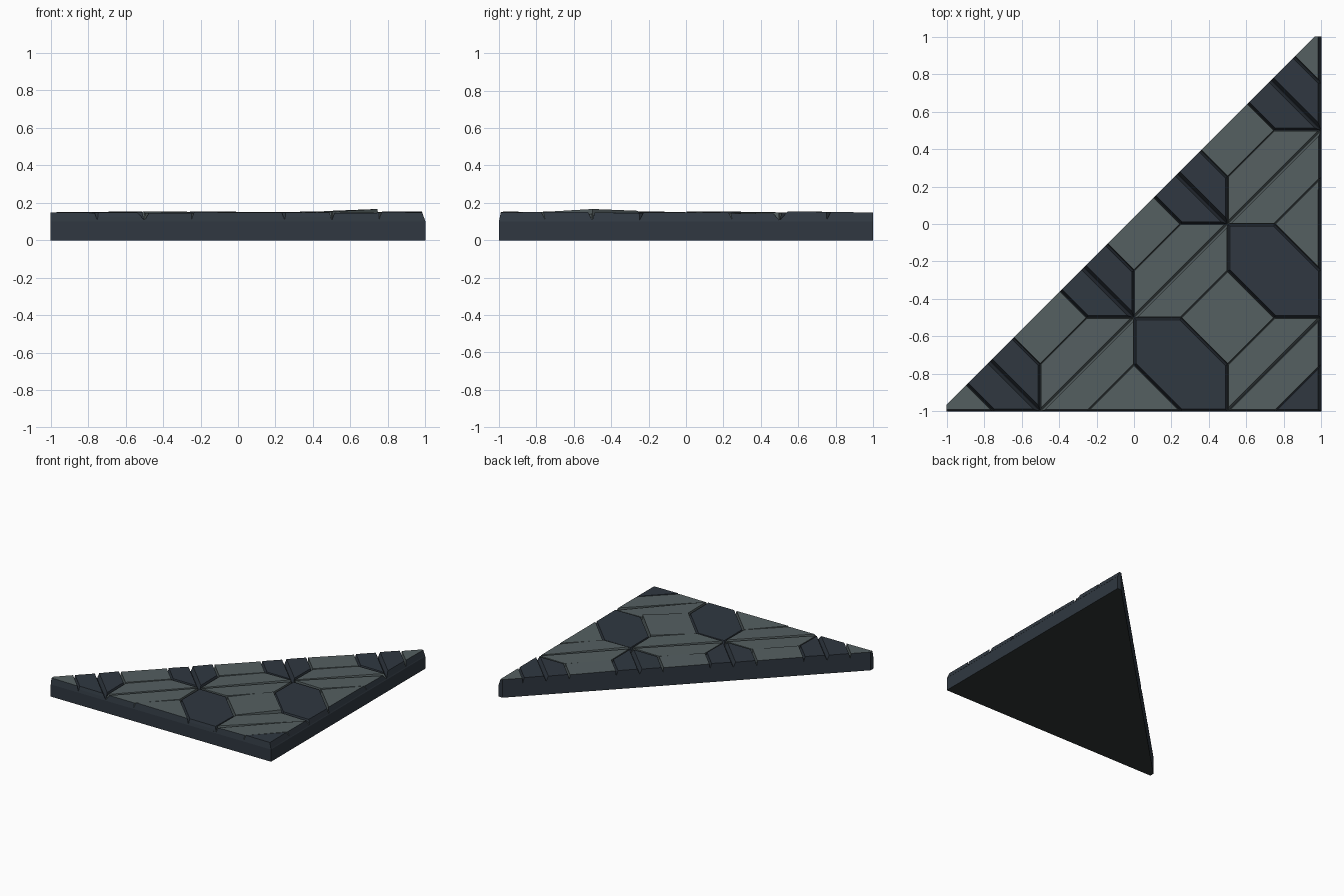
import bpy, bmesh, random
from mathutils import Vector
from mathutils.geometry import intersect_line_line_2d

if "Cube" in bpy.data.objects:
    bpy.data.objects.remove(bpy.data.objects["Cube"])
random.seed(4)


def material(name, rgb):
    m = bpy.data.materials.new(name)
    m.diffuse_color = (*rgb, 1)
    m.use_nodes = True
    m.node_tree.nodes["Principled BSDF"].inputs["Base Color"].default_value = m.diffuse_color
    return m


DARK = material("dark slate", (0.029, 0.039, 0.052))
LIGHT = material("grey green stone", (0.090, 0.115, 0.119))
UNDER = material("underside", (0.030, 0.037, 0.035))


def finish(bm, name, mats):
    bmesh.ops.recalc_face_normals(bm, faces=bm.faces)
    me = bpy.data.meshes.new(name)
    bm.to_mesh(me)
    bm.free()
    for m in mats:
        me.materials.append(m)
    bpy.context.collection.objects.link(bpy.data.objects.new(name, me))


def inset(poly, amounts):
    """Move each edge of a counter-clockwise polygon inwards by its own amount."""
    lines, n = [], len(poly)
    for i in range(n):
        a, b = Vector(poly[i]), Vector(poly[(i + 1) % n])
        d = (b - a).normalized()
        o = Vector((-d.y, d.x)) * amounts[i]
        lines.append((a + o, d))
    out = []
    for i in range(n):
        (p, d), (q, e) = lines[i - 1], lines[i]
        t = (q - p).cross(e) / d.cross(e) if hasattr(d, "cross") else 0
        out.append(p + d * t)
    return out


def solid(bottom, top):
    """Prism between two vertex rings."""
    bm = bmesh.new()
    lo = [bm.verts.new(v) for v in bottom]
    hi = [bm.verts.new(v) for v in top]
    bm.faces.new(lo[::-1])
    bm.faces.new(hi)
    for i in range(len(lo)):
        j = (i + 1) % len(lo)
        bm.faces.new((lo[i], lo[j], hi[j], hi[i]))
    return bm


# Outline planes of the triangular slab: the two straight sides lean in near the top
PLANES = [((1, 0, 0.10), (1, 0, 0.35)), ((0, -1, 0.10), (0, -1, 0.2)),
          ((0, 0.035, 0), (-1, 1, 0)), ((0, 1, 0), (0, 1, 0)), ((-1, 0, 0), (-1, 0, 0))]


def tile(name, centre, shape, gaps, mat, z=0.148, tilt=(0, 0)):
    """Bevel-edged paving stone trimmed to the slab outline; trimmed sides are dark."""
    c = Vector(centre)
    pts = [c + Vector(p) for p in shape]
    mid = sum(pts, Vector((0, 0))) / len(pts)
    up = []
    for p in inset(pts, gaps):
        d = p - mid
        up.append((p.x, p.y, z + d.x * tilt[0] + d.y * tilt[1]))
    bm = solid([(p.x, p.y, 0.108) for p in pts], up)
    for co, no in PLANES:
        bmesh.ops.bisect_plane(bm, geom=bm.verts[:] + bm.edges[:] + bm.faces[:], dist=1e-5,
                               plane_co=co, plane_no=no, clear_outer=True)
        rim = [e for e in bm.edges if e.is_boundary]
        if rim:
            for f in bmesh.ops.holes_fill(bm, edges=rim)["faces"]:
                f.material_index = 1
    if len(bm.faces) < 4:
        bm.free()
        return
    finish(bm, name, [mat, DARK])


# Slab
foot = [(-1, -1), (1, -1), (1, 1), (0.965, 1), (-1, -0.965)]
ledge = [(-1, -0.998), (0.995, -0.998), (0.995, 1), (0.965, 1), (-1, -0.965)]
base = solid([(x, y, 0) for x, y in foot], [(x, y, 0.10) for x, y in foot])
for f in base.faces:
    f.normal_update()
    f.material_index = 1 if f.normal.z < -0.5 else 0
finish(base, "slab", [DARK, UNDER])
finish(solid([(x, y, 0.10) for x, y in foot], [(x, y, 0.110) for x, y in ledge]),
       "slab_bed", [DARK])

# Repeating stone shapes, relative to the centre of a dark hexagon
q, h, t = 0.25, 0.5, 0.75
W, N = 0.012, 0.004                      # wide and narrow joints
HEX = [(-q, 0), (0, -q), (q, -q), (q, 0), (0, q), (-q, q)]
HALF_LO = [(-q, 0), (0, -q), (q, -q), (-q, q)]
HALF_HI = [(-q, q), (q, -q), (q, 0), (0, q)]
SQUARE = [(0, q), (q, 0), (h, q), (q, h)]
TRAP_R = [(q, -q), (t, q), (h, q), (q, 0)]
TRAP_L = [(-q, q), (0, q), (q, h), (q, t)]


def wobble(s=0.018):
    return (random.uniform(-s, s), random.uniform(-s, s))


# Three diagonal rows of paving
for row in range(3):
    for k in range(-3, 4):
        c = (-q + row * h + k * h, -q - row * h + k * h)
        tag = f"{row}_{k + 3}"
        if row == 0:                     # hexagons on the long side are split in two
            tile("half_hexagon_low_" + tag, c, HALF_LO, [W, W, 0.017, W], DARK, 0.150, wobble())
            tile("half_hexagon_high_" + tag, c, HALF_HI, [0.017, W, W, W], DARK, 0.152, wobble())
        else:
            tile("hexagon_" + tag, c, HEX, [W] * 6, DARK, 0.147, wobble(0.01))
        raised = row == 1 and abs(c[0] - q) < 0.01
        tile("square_" + tag, c, SQUARE, [N] * 4, DARK if row == 2 else LIGHT,
             0.155 if raised else 0.149, (0.05, 0.01) if raised else wobble())
        tile("strip_right_" + tag, c, TRAP_R, [W, N, N if row else 0.001, N], LIGHT, 0.147, wobble())
        tile("strip_left_" + tag, c, TRAP_L, [N, N, N, W if row < 2 else N], LIGHT, 0.148, wobble())
